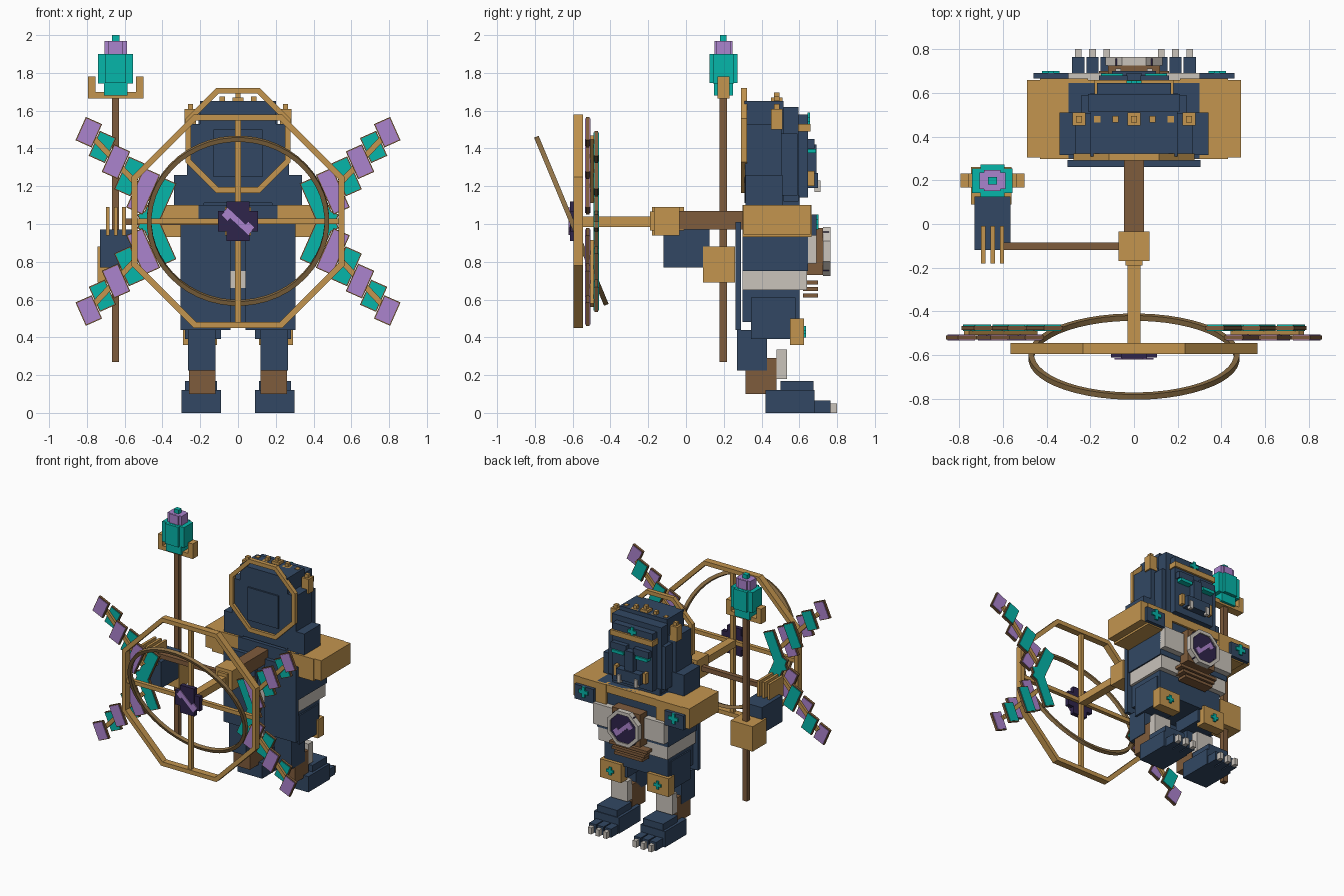
import bpy
import bmesh
from math import pi, cos, sin, tan, radians
from mathutils import Matrix, Vector

if "Cube" in bpy.data.objects:
    bpy.data.objects.remove(bpy.data.objects["Cube"], do_unlink=True)


def material(name, red, green, blue):
    """Make a flat material from display colour values."""
    mat = bpy.data.materials.new(name)
    colour = [(c / 255) ** 2.2 for c in (red, green, blue)] + [1]
    mat.use_nodes = True
    mat.diffuse_color = colour
    mat.node_tree.nodes["Principled BSDF"].inputs["Base Color"].default_value = colour
    return mat


navy = material("navy armour", 53, 73, 99)
gold = material("warm gold", 194, 148, 80)
brass = material("aged brass", 142, 113, 72)
brown = material("brown wood", 126, 92, 62)
teal = material("teal crystal", 15, 180, 168)
purple = material("violet crystal", 170, 130, 204)
dark = material("deep purple", 50, 41, 76)
bone = material("pale bone", 200, 194, 186)


def blocks(name, mat, placements):
    """Join cuboids, each given by a matrix and a size, in one object."""
    bm = bmesh.new()
    for matrix, size in placements:
        bmesh.ops.create_cube(bm, size=1, matrix=matrix @ Matrix.Diagonal((*size, 1)))
    mesh = bpy.data.meshes.new(name)
    bm.to_mesh(mesh)
    bm.free()
    mesh.materials.append(mat)
    obj = bpy.data.objects.new(name, mesh)
    bpy.context.collection.objects.link(obj)
    return obj


def box(name, mat, xs, ys, zs):
    """Cuboid from its extents along each axis."""
    spans = (xs, ys, zs)
    middle = Vector([(a + b) / 2 for a, b in spans])
    blocks(name, mat, [(Matrix.Translation(middle), [b - a for a, b in spans])])


def mid(name, mat, half, ys, zs):
    """Cuboid centred across the body."""
    box(name, mat, (-half, half), ys, zs)


def pair(name, mat, xs, ys, zs):
    """Cuboid on the left with its mirror on the right."""
    box("left_" + name, mat, xs, ys, zs)
    box("right_" + name, mat, (-xs[1], -xs[0]), ys, zs)


def frame(name, mat, sides, apothem, width, depth, centre, tilt=0):
    """Upright polygon frame made of straight bars."""
    base = Matrix.Translation(centre) @ Matrix.Rotation(tilt, 4, "X")
    length = 2 * apothem * tan(pi / sides)
    parts = []
    for i in range(sides):
        turn = Matrix.Rotation(2 * pi * i / sides, 4, "Y")
        place = base @ turn @ Matrix.Translation((apothem - width / 2, 0, 0))
        parts.append((place, (width, depth, length)))
    blocks(name, mat, parts)


def star(name, mat, x, y, z, size, depth=.012):
    """Small plus-shaped gem facing the back."""
    place = Matrix.Translation((x, y, z))
    blocks(name, mat, [(place, (size, depth, size / 3)), (place, (size / 3, depth, size))])


def emblem(name, y, z, length):
    """Slanted bolt with a barb at each end."""
    slant = Matrix.Translation((0, y, z)) @ Matrix.Rotation(radians(43), 4, "Y")
    parts = [(slant, (length, .008, length / 6))]
    for side in (-1, 1):
        barb = slant @ Matrix.Translation((side * length * .36, 0, side * length * .08))
        parts.append((barb, (length / 4, .008, length / 4)))
    blocks(name, purple, parts)


# Feet, toes and legs
pair("foot", navy, (.09, .3), (.42, .68), (0, .12))
pair("foot_top", navy, (.11, .28), (.5, .675), (.12, .17))
for number, x in enumerate((.125, .19, .255)):
    pair(f"toe_{number}", navy, (x - .028, x + .028), (.68, .765), (0, .065))
    pair(f"toe_claw_{number}", bone, (x - .015, x + .015), (.765, .8), (0, .05))
pair("ankle", brown, (.12, .26), (.315, .48), (.1, .29))
pair("calf", navy, (.12, .265), (.27, .43), (.225, .44))
pair("shin_guard", bone, (.12, .26), (.48, .535), (.18, .335))
pair("thigh", navy, (.09, .28), (.345, .58), (.39, .61))
pair("knee_guard", gold, (.11, .29), (.55, .625), (.36, .5))
for side in (-1, 1):
    star("knee_gem", teal, side * .2, .63, .43, .06)

# Torso, belt and back plates
mid("hips", navy, .27, (.3, .6), (.48, .66))
mid("belt", bone, .29, (.3, .64), (.65, .75))
mid("torso", navy, .3, (.3, .645), (.75, 1.1))
mid("neck", navy, .2, (.34, .6), (1.08, 1.15))
pair("back_plate", navy, (.04, .305), (.262, .292), (.44, 1.01))
for number in range(3):
    low = .61 + number * .035
    mid(f"waist_bar_{number}", brown, .12 + number * .02, (.62, .7), (low, low + .022))
pair("chest_plate", bone, (.13, .3), (.64, .692), (.79, .95))

# Chest medallion
mid("medallion_mount", brown, .12, (.64, .725), (.73, .98))
frame("medallion_rim", bone, 8, .13, .025, .04, (0, .745, .855))
mid("medallion_disc", dark, .085, (.72, .757), (.75, .96))
mid("medallion_disc_side", dark, .11, (.72, .757), (.8, .91))
emblem("medallion_emblem", .76, .855, .17)

# Shoulders
pair("shoulder_guard", gold, (.21, .43), (.298, .665), (.93, 1.1))
pair("shoulder_outer", gold, (.43, .49), (.305, .66), (.945, 1.1))
pair("shoulder_badge", navy, (.3, .46), (.665, .69), (.94, 1.05))
for side in (-1, 1):
    star("shoulder_gem", teal, side * .38, .695, 1.01, .08)
mid("collar", gold, .26, (.6, .66), (1.04, 1.1))

# Head and mane
pair("mane_lower", navy, (.18, .34), (.315, .51), (1.1, 1.26))
mid("mane_middle", navy, .27, (.312, .505), (1.12, 1.53))
mid("mane_upper", navy, .2, (.31, .515), (1.11, 1.65))
mid("head_back_panel", navy, .13, (.298, .31), (1.25, 1.5))
mid("head", navy, .21, (.515, .595), (1.12, 1.62))
mid("face", navy, .17, (.595, .645), (1.14, 1.58))
pair("cheek", navy, (.17, .24), (.5, .59), (1.15, 1.48))
mid("headband", gold, .18, (.59, .66), (1.49, 1.53))
star("forehead_gem", teal, 0, .65, 1.555, .07)
pair("brow", navy, (.03, .16), (.64, .68), (1.4, 1.45))
pair("eye", teal, (.05, .15), (.64, .688), (1.375, 1.398))
mid("nose", navy, .035, (.64, .69), (1.27, 1.42))
mid("muzzle", navy, .1, (.64, .7), (1.19, 1.27))
pair("fang", bone, (.06, .085), (.68, .712), (1.17, 1.23))
pair("tusk", gold, (.11, .135), (.64, .68), (1.2, 1.28))
frame("head_halo", gold, 8, .278, .03, .032, (0, .307, 1.443))

# Crown spikes, taller toward the middle
for step in range(-3, 4):
    x, top = step * .084, 1.67 - .02 * abs(step)
    box("crown_spike", gold, (x - .03, x + .03), (.45, .51), (top - .11, top))
    box("crown_tip", gold, (x - .014, x + .014), (.465, .495), (top, top + .025))

# Right arm holding the crank
box("elbow_guard", gold, (-.745, -.56), (.09, .26), (.69, .88))
box("forearm", navy, (-.73, -.565), (-.12, .125), (.77, .97))
for x in (-.69, -.647, -.604):
    box("hand_claw", gold, (x - .01, x + .01), (-.18, -.01), (.94, 1.09))
box("crank_bar", brown, (-.6, -.06), (-.12, -.085), (.995, 1.03))

# Staff with its crystal
box("staff_pole", brown, (-.667, -.629), (.178, .216), (.27, 1.68))
box("staff_cradle", gold, (-.795, -.5), (.168, .23), (1.665, 1.698))
for x in (-.775, -.52):
    box("cradle_prong", gold, (x - .02, x + .02), (.168, .23), (1.69, 1.78))


def crystal(name, mat, wide, narrow, low, high):
    """Plus-shaped crystal tier around the staff axis."""
    place = Matrix.Translation((-.648, .198, (low + high) / 2))
    blocks(name, mat, [(place, (wide, narrow, high - low)),
                       (place, (narrow, wide * .8, high - low - .002))])


crystal("crystal_base", teal, .125, .1, 1.68, 1.75)
crystal("crystal_body", teal, .185, .11, 1.745, 1.9)
crystal("crystal_cap", purple, .12, .075, 1.9, 1.97)
crystal("crystal_tip", teal, .04, .035, 1.97, 2)

# Axle from the body to the wheel
mid("axle_inner", brown, .045, (-.04, .31), (.97, 1.07))
mid("axle_block", gold, .07, (-.17, -.035), (.94, 1.09))
mid("axle_collar", gold, .04, (-.19, -.01), (.965, 1.065))
mid("axle_outer", gold, .03, (-.56, -.17), (.985, 1.04))

# Wheel frame, spokes and hub
wheel = Vector((0, -.57, 1.014))
frame("wheel_rim", gold, 8, .565, .032, .05, wheel)
mid("wheel_spoke_across", gold, .565, (-.585, -.555), (1, 1.03))
mid("wheel_spoke_upright", gold, .015, (-.585, -.555), (.46, 1.57))
mid("hub_tall", dark, .06, (-.615, -.58), (.91, 1.12))
mid("hub_wide", dark, .105, (-.612, -.58), (.96, 1.07))
emblem("hub_emblem", -.617, wheel.z, .18)

# Tilted inner ring of many short bars
frame("tilted_ring", brass, 48, .482, .025, .026, (0, -.607, 1.017), radians(22.6))

# Four fans of crystal feathers behind the wheel
lengths = (.135, .145, .16, .19, .23, .3)
for side in (-1, 1):
    for rise in (-1, 1):
        for i, length in enumerate(lengths):
            mat, y = (teal, -.475) if i % 2 else (purple, -.52)
            spot = Vector((side * (.79 - .072 * i), y, wheel.z + rise * (.472 - .078 * i)))
            turn = Matrix.Rotation(-side * rise * radians(24), 4, "Y")
            place = Matrix.Translation(spot) @ turn
            blocks("feather", mat, [(place, (.082, .028, length - .012))])
            blocks("feather_border", brown, [(place, (.094, .018, length))])
        # Gold rib tying the feathers to the rim
        rib = Matrix.Translation((side * .61, -.498, wheel.z + rise * .276))
        rib = rib @ Matrix.Rotation(-side * rise * radians(47), 4, "Y")
        blocks("feather_rib", gold, [(rib, (.46, .02, .03))])
